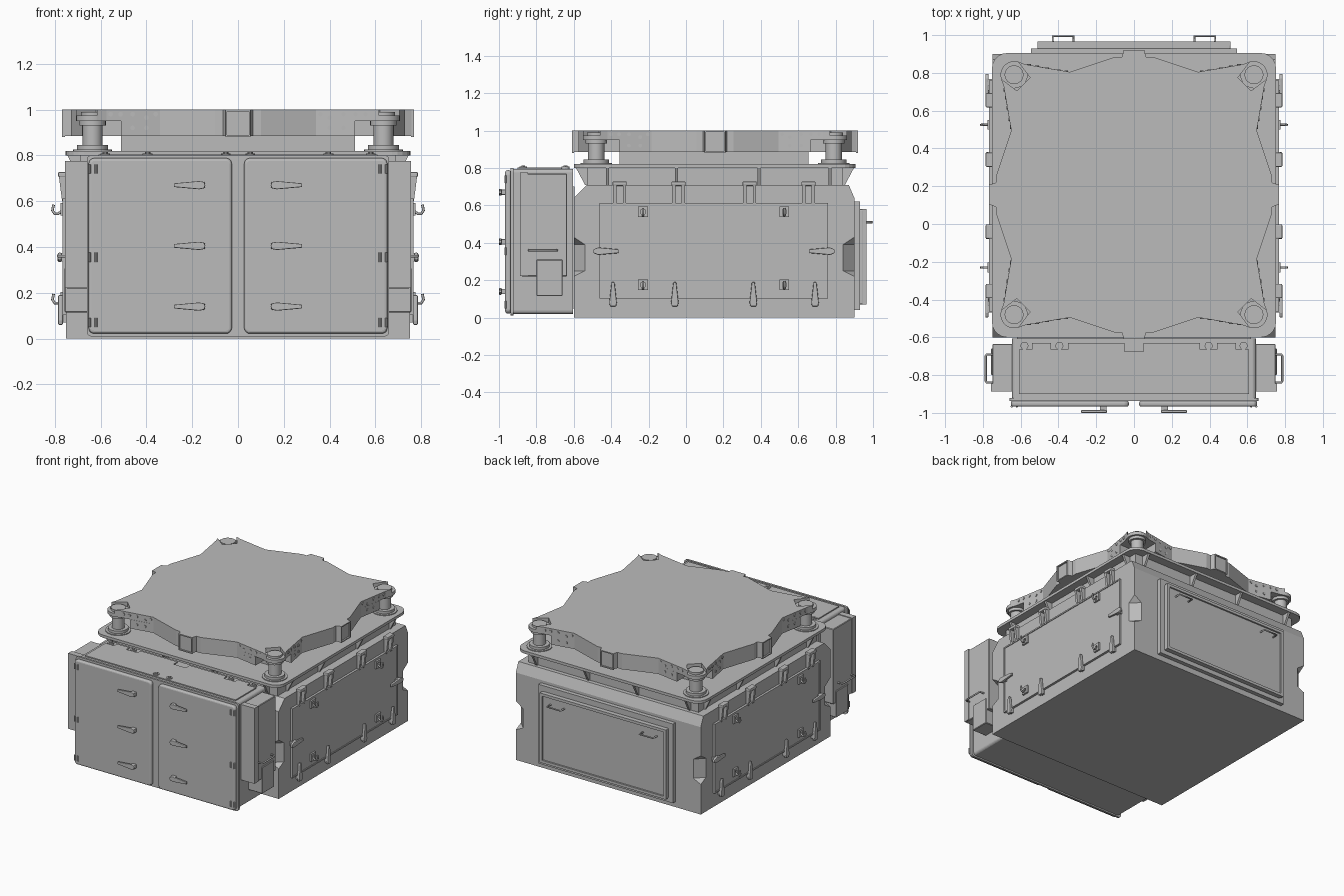
import bpy, bmesh, math
from mathutils import Vector

cube = bpy.data.objects.get("Cube")
if cube:
    bpy.data.objects.remove(cube)

steel = bpy.data.materials.new("grey_steel")
steel.use_nodes = True
GREY = (0.5, 0.5, 0.5, 1)
steel.diffuse_color = GREY
steel.node_tree.nodes["Principled BSDF"].inputs["Base Color"].default_value = GREY


def finish(name, bm, mirror=False, bevel=0, segs=2, smooth=False):
    bmesh.ops.recalc_face_normals(bm, faces=bm.faces)
    me = bpy.data.meshes.new(name)
    bm.to_mesh(me)
    bm.free()
    me.materials.append(steel)
    ob = bpy.data.objects.new(name, me)
    bpy.context.collection.objects.link(ob)
    if smooth:
        for p in me.polygons:
            p.use_smooth = True
        me.set_sharp_from_angle(angle=math.radians(35))
    if bevel:
        m = ob.modifiers.new("bevel", 'BEVEL')
        m.width, m.segments = bevel, segs
    if mirror:
        m = ob.modifiers.new("mirror", 'MIRROR')
        m.use_clip = m.use_mirror_merge = False
    return ob


def place(axis, a, b, d):
    return {'x': (d, a, b), 'y': (a, d, b), 'z': (a, b, d)}[axis]


def prism(name, axis, pts, d0, d1, **kw):
    """Outline in the two other axes, extruded from d0 to d1 along axis."""
    bm = bmesh.new()
    lo = [bm.verts.new(place(axis, a, b, d0)) for a, b in pts]
    hi = [bm.verts.new(place(axis, a, b, d1)) for a, b in pts]
    bm.faces.new(lo)
    bm.faces.new(hi)
    n = len(pts)
    for i in range(n):
        j = (i + 1) % n
        bm.faces.new((lo[i], lo[j], hi[j], hi[i]))
    return finish(name, bm, **kw)


def rect(a0, a1, b0, b1):
    return [(a0, b0), (a1, b0), (a1, b1), (a0, b1)]


def box(name, x0, x1, y0, y1, z0, z1, **kw):
    return prism(name, 'z', rect(x0, x1, y0, y1), z0, z1, **kw)


def rounded(a0, a1, b0, b1, r, n=5):
    out = []
    for k, (a, b) in enumerate(((a1 - r, b1 - r), (a0 + r, b1 - r), (a0 + r, b0 + r), (a1 - r, b0 + r))):
        for i in range(n + 1):
            t = math.pi / 2 * (k + i / n)
            out.append((a + r * math.cos(t), b + r * math.sin(t)))
    return out


def disc(name, axis, a, b, r, d0, d1, n=24, **kw):
    pts = [(a + r * math.cos(i * math.tau / n), b + r * math.sin(i * math.tau / n)) for i in range(n)]
    return prism(name, axis, pts, d0, d1, smooth=True, **kw)


def tube(name, pts, r, mirror=True):
    for s in ((1, -1) if mirror else (1,)):
        cu = bpy.data.curves.new(name, 'CURVE')
        cu.dimensions = '3D'
        cu.bevel_depth, cu.bevel_resolution, cu.use_fill_caps = r, 2, True
        sp = cu.splines.new('POLY')
        sp.points.add(len(pts) - 1)
        for p, (x, y, z) in zip(sp.points, pts):
            p.co = (s * x, y, z, 1)
        cu.materials.append(steel)
        bpy.context.collection.objects.link(bpy.data.objects.new(name, cu))


def frame(name, axis, a0, a1, b0, b1, w, d0, d1, **kw):
    for part in (rect(a0, a1, b0, b0 + w), rect(a0, a1, b1 - w, b1),
                 rect(a0, a0 + w, b0 + w, b1 - w), rect(a1 - w, a1, b0 + w, b1 - w)):
        prism(name, axis, part, d0, d1, **kw)


# Main container with chamfered upper edges and corner pockets
body = prism("main_body", 'x', [(-.6, 0), (.9, 0), (.9, .64), (.87, .71), (-.53, .71), (-.6, .64)], -.75, .75)
bm = bmesh.new()
for sx in (-1, 1):
    for cy, sy in ((-.6, -1), (.9, 1)):
        vs = []
        for z, d in ((.22, 0), (.25, .06), (.39, .06), (.43, 0)):
            for dx, dy in ((-d - .03, .03), (.03, -d - .03), (.05, .05)):
                vs.append(bm.verts.new((sx * (.75 + dx), cy + sy * dy, z)))
        bmesh.ops.convex_hull(bm, input=vs)
bmesh.ops.delete(bm, geom=[v for v in bm.verts if not v.link_faces], context='VERTS')
cutter = finish("pocket_cutter", bm)
cutter.hide_render = cutter.hide_viewport = True
cut = body.modifiers.new("pockets", 'BOOLEAN')
cut.operation, cut.object, cut.solver = 'DIFFERENCE', cutter, 'EXACT'

# Neck, deck plate and gussets
box("neck", -.69, .69, -.53, .84, .70, .805)
prism("deck_plate", 'z', rounded(-.752, .752, -.6, .905, .08), .80, .82)
for y in (-.42, -.05, .39, .77):
    prism("side_gusset", 'y', [(.69, .71), (.70, .71), (.745, .80), (.69, .80)], y - .008, y + .008, mirror=True)
for x in (.2, .62):
    for y0, s in ((.84, 1), (-.53, -1)):
        prism("end_gusset", 'x', [(y0, .71), (y0 + s * .01, .71), (y0 + s * .058, .80), (y0, .80)],
              x - .008, x + .008, mirror=True)

# Upper platform: one eighth of the outline, reflected around the centre
CY = .155
upper = [(.055, .757), (.065, .73), (.10, .73), (.34, .65), (.575, .69), (.615, .705), (.55, .62)]
lower = [(.055, .757), (.065, .73), (.10, .73), (.34, .65), (.51, .68), (.51, .511)]


def star(octant):
    quarter = octant + [(b, a) for a, b in reversed(octant)]
    out = []
    for k in range(4):
        for a, b in quarter:
            for _ in range(k):
                a, b = b, -a
            out.append((a, b + CY))
    return out


prism("platform_top", 'z', star(upper), .95, 1.0)
prism("platform_underside", 'z', star(lower), .885, .95)
box("platform_pedestal", -.51, .51, -.355, .655, .815, .89)
for s in (-1, 1):
    y0 = CY + s * .755
    frame("end_socket", 'y', -.055, .055, .88, 1.0, .008, y0, y0 + s * .01)
    frame("side_socket", 'x', CY - .055, CY + .055, .88, 1.0, .008, s * .755, s * .768)

# Bolt heads along the platform arms
for t, z in ((.08, .98), (.25, .965), (.25, .92), (.5, .98), (.5, .92), (.72, .98), (.9, .98)):
    a, b = .34 + .24 * t, .65 + .041 * t
    if z < .95 and a > .5:
        continue
    for s in (-1, 1):
        disc("end_bolt", 'y', a, z, .01, CY + s * (b - .004), CY + s * (b + .004), 10, mirror=True)
        disc("side_bolt", 'x', CY + s * a, z, .01, b - .004, b + .004, 10, mirror=True)

# Corner posts
for y in (CY - .635, CY + .635):
    for r, z0, z1 in ((.085, .818, .826), (.068, .825, .845), (.043, .84, .94), (.058, .93, .955),
                      (.072, .95, .975), (.05, .97, .99)):
        disc("corner_post", 'z', .635, y, r, z0, z1, mirror=True)

# Side access doors with their fittings
box("side_door", .745, .762, -.46, .757, .105, .61, mirror=True)
frame("side_door_rim", 'x', -.462, .759, .103, .612, .01, .745, .767, mirror=True)
for y in (-.355, -.04, .34, .655):
    box("upper_latch_head", .745, .785, y - .038, y + .038, .705, .728, mirror=True, bevel=.006)
    for d in (-.026, .026):
        prism("upper_latch_leg", 'y', [(.745, .60), (.768, .60), (.782, .71), (.745, .71)],
              y + d - .009, y + d + .009, mirror=True)
for y in (-.39, -.06, .36, .69):
    prism("lower_latch", 'x', [(y - .016, .06), (y + .016, .06), (y + .02, .08), (y + .008, .19),
                               (y - .008, .19), (y - .02, .08)], .765, .785, mirror=True, bevel=.005)
    box("lower_latch_base", .745, .77, y - .012, y + .012, .07, .12, mirror=True)
for y, s in ((-.36, -1), (.66, 1)):
    prism("side_lever", 'x', [(y, .335 + .01), (y + s * .11, .335), (y + s * .135, .345), (y + s * .135, .365),
                              (y + s * .11, .375), (y, .365)], .77, .787, mirror=True, bevel=.005)
    box("side_lever_base", .745, .775, y + s * .09 - .018, y + s * .09 + .018, .337, .373, mirror=True)
for y in (-.23, .525):
    for z in (.565, .175):
        frame("hook_plate", 'x', y - .026, y + .026, z - .028, z + .028, .016, .755, .775, mirror=True)
        tube("hook", [(.76, y, z), (.785, y, z - .02), (.80, y, z - .02), (.81, y, z - .005), (.805, y, z + .02)], .006)

# Rear access panel
box("rear_panel_base", -.545, .545, .89, .93, .04, .62)
box("rear_panel", -.512, .512, .925, .953, .07, .58, bevel=.008)
frame("rear_panel_rim", 'y', -.512, .512, .07, .58, .02, .945, .965)
tube("rear_handle", [(.32, .95, .51), (.32, .995, .51), (.43, .995, .51), (.43, .95, .51)], .006)

# Front cabinet
prism("cabinet_body", 'y', rounded(-.645, .645, .02, .795, .02), -.93, -.605)
box("cabinet_rear_joint", -.62, .62, -.61, -.595, .05, .70)
prism("cabinet_lip", 'y', rounded(-.66, .66, .01, .80, .02), -.937, -.922)
prism("cabinet_door", 'y', rounded(.027, .652, .022, .788, .025), -.967, -.935, mirror=True, bevel=.012, segs=3)
half = [(.61, -.9), (.61, -.63), (.64 - .01, -.63), (.62 - .01, -.63), (.61, -.665), (.54, -.665), (.54, -.63),
        (.44, -.63), (.44, -.665), (.35, -.665), (.35, -.63), (.05, -.63), (.05, -.675)]
half = [half[0], (.61, -.665)] + half[5:]
prism("cabinet_top_panel", 'z', half + [(-a, b) for a, b in reversed(half)], .79, .803)
for x, y in ((.58, -.645), (.395, -.645), (.053, -.87)):
    disc("cabinet_top_bolt", 'z', x, y, .021, .79, .808, 16, mirror=True)
    disc("cabinet_top_bolt_head", 'z', x, y, .012, .80, .814, 6, mirror=True)
for z in (.67, .405, .14):
    prism("cabinet_handle", 'y', [(.28, z - .008), (.28, z + .008), (.17, z + .018), (.148, z + .014),
                                  (.142, z), (.148, z - .014), (.17, z - .018)], -1.0, -.985, mirror=True, bevel=.004)
    box("cabinet_handle_base", .145, .18, -.99, -.96, z - .014, z + .014, mirror=True, bevel=.004)
for z in (.74, .355, .07):
    for x in (.62, .648):
        disc("cabinet_hinge", 'z', x, -.966, .006, z - .02, z + .02, 10, mirror=True)

# Equipment boxes on the cabinet flanks
box("flank_box", .64, .75, -.88, -.635, .22, .77, mirror=True, bevel=.004, segs=1)
box("flank_strip", .64, .756, -.888, -.845, .222, .775, mirror=True)
box("flank_lower_box", .64, .757, -.80, -.66, .115, .31, mirror=True, bevel=.004, segs=1)
tube("flank_handle", [(.74, -.84, .36), (.78, -.84, .36), (.785, -.83, .36), (.785, -.70, .36),
                      (.78, -.69, .36), (.74, -.69, .36)], .006)
